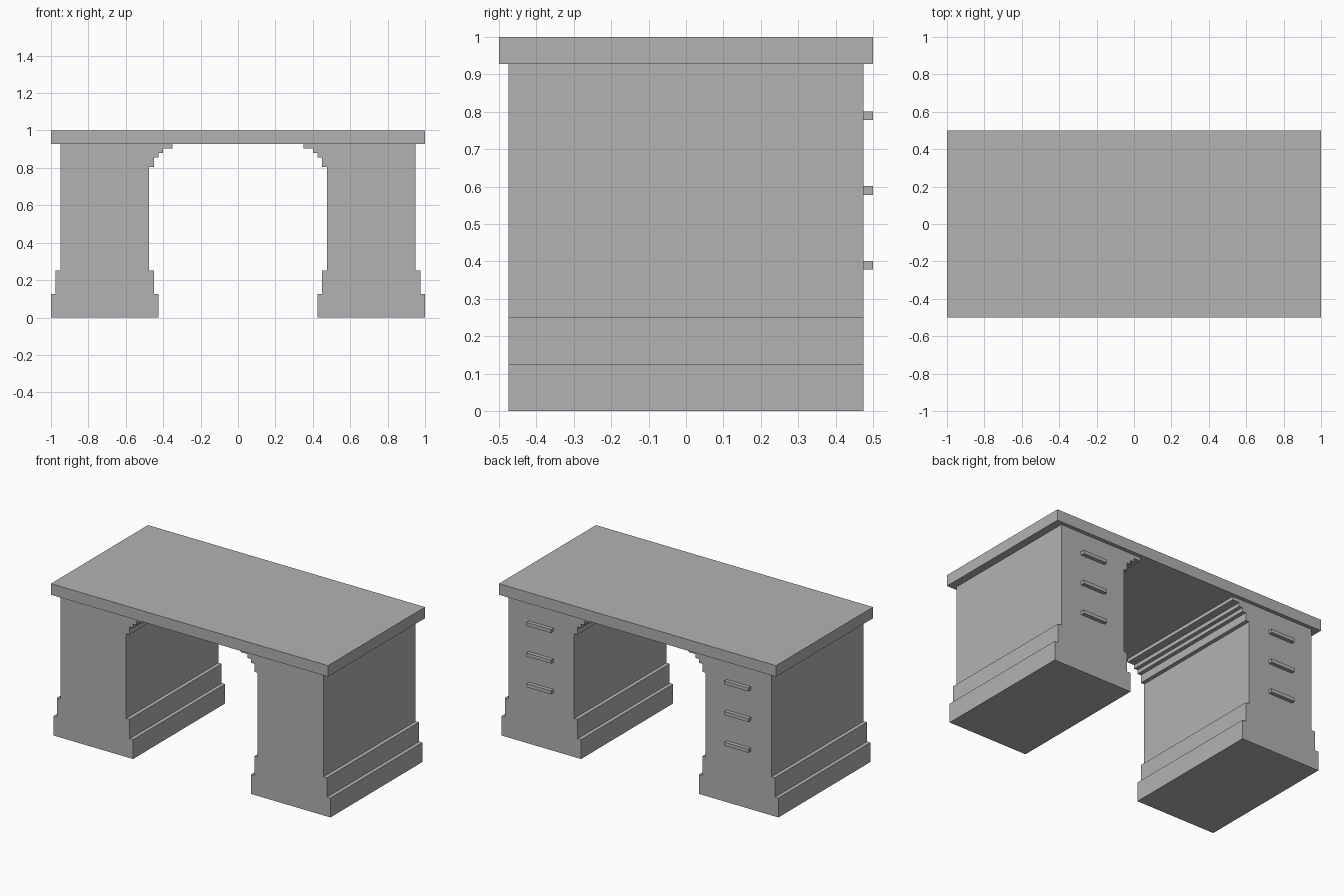
import bpy
import bmesh

cube = bpy.data.objects.get("Cube")
if cube:
    bpy.data.objects.remove(cube, do_unlink=True)

# One plain grey for the whole desk
GREY = (0.448, 0.448, 0.448, 1)
grey = bpy.data.materials.new("plain_grey")
grey.use_nodes = True
grey.diffuse_color = GREY
grey.node_tree.nodes["Principled BSDF"].inputs["Base Color"].default_value = GREY

TOP_HEIGHT, UNDERSIDE = 1.0, 0.9275
HALF_DEPTH = 0.475


def extrude_profile(name, points, y0, y1):
    """Extrude a closed x-z outline from y0 to y1."""
    bm = bmesh.new()
    face = bm.faces.new([bm.verts.new((x, y0, z)) for x, z in points])
    result = bmesh.ops.extrude_face_region(bm, geom=[face])
    moved = [v for v in result["geom"] if isinstance(v, bmesh.types.BMVert)]
    bmesh.ops.translate(bm, verts=moved, vec=(0, y1 - y0, 0))
    bmesh.ops.recalc_face_normals(bm, faces=bm.faces)
    mesh = bpy.data.meshes.new(name)
    bm.to_mesh(mesh)
    bm.free()
    mesh.materials.append(grey)
    obj = bpy.data.objects.new(name, mesh)
    bpy.context.collection.objects.link(obj)
    return obj


def rectangle(x0, x1, z0, z1):
    return [(x0, z0), (x1, z0), (x1, z1), (x0, z1)]


def staircase(steps):
    """Turn (x, bottom, top) steps into a stepped line."""
    return [(x, z) for x, low, high in steps for z in (low, high)]


# Table top
extrude_profile("table_top", rectangle(-1, 1, UNDERSIDE, TOP_HEIGHT), -0.5, 0.5)

# Pedestal outline: stepped plinth on both sides, stepped bracket inside
PLINTH, SKIRT = 0.126, 0.252
outer = staircase([(1.0, 0, PLINTH), (0.975, PLINTH, SKIRT), (0.95, SKIRT, UNDERSIDE)])
inner = staircase([
    (0.425, 0, PLINTH), (0.45, PLINTH, SKIRT), (0.475, SKIRT, 0.804),
    (0.45, 0.804, 0.855), (0.425, 0.855, 0.88),
    (0.40, 0.88, 0.905), (0.35, 0.905, UNDERSIDE),
])
outline = outer + inner[::-1]

for side, sign in (("left", 1), ("right", -1)):
    extrude_profile(f"{side}_pedestal", [(sign * x, z) for x, z in outline],
                    -HALF_DEPTH, HALF_DEPTH)
    # Drawer handles on the back face
    for level, z in (("lower", 0.378), ("middle", 0.578), ("upper", 0.778)):
        extrude_profile(f"{side}_{level}_drawer_handle",
                        rectangle(sign * 0.625, sign * 0.80, z, z + 0.023),
                        HALF_DEPTH, 0.5)
